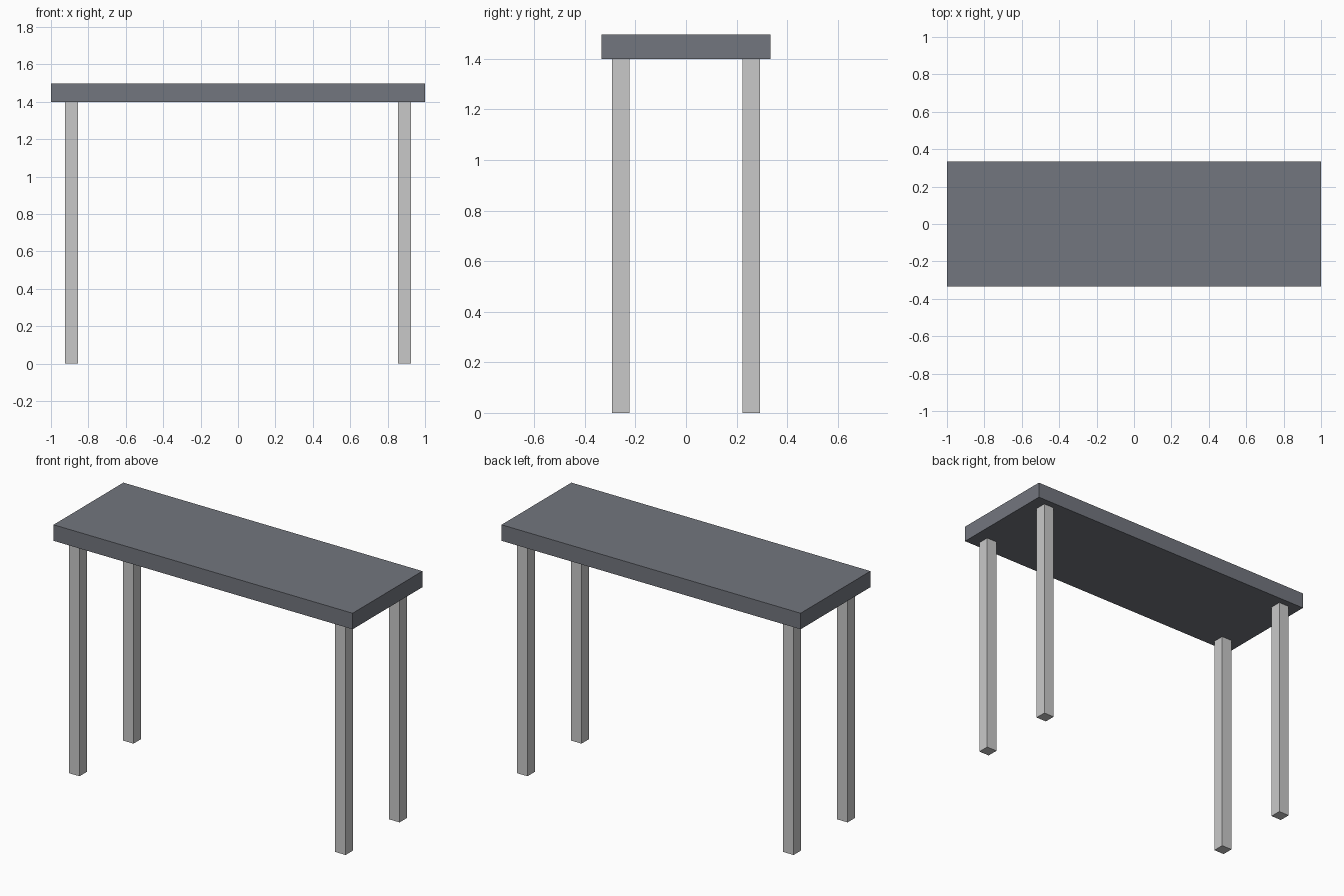
import bpy

if "Cube" in bpy.data.objects:
    bpy.data.objects.remove(bpy.data.objects["Cube"])


def material(name, rgb):
    m = bpy.data.materials.new(name)
    m.diffuse_color = (*rgb, 1.0)
    m.use_nodes = True
    m.node_tree.nodes["Principled BSDF"].inputs["Base Color"].default_value = m.diffuse_color
    return m


def box(name, centre, size, mat):
    bpy.ops.mesh.primitive_cube_add(size=1, location=centre)
    ob = bpy.context.object
    ob.name = name
    ob.scale = size
    bpy.ops.object.transform_apply(location=False, rotation=False, scale=True)
    ob.data.materials.append(mat)
    return ob


slate = material("slate grey", (0.171, 0.181, 0.209))
light = material("light grey", (0.584, 0.584, 0.584))

UNDERSIDE, TOP = 1.4, 1.497

# Slab top
box("table_top", (0, 0, (UNDERSIDE + TOP) / 2), (2, 0.667, TOP - UNDERSIDE), slate)

# Four square legs, set in from the corners
for sx, side in ((-1, "left"), (1, "right")):
    for sy, end in ((-1, "front"), (1, "back")):
        box(f"{end}_{side}_leg", (sx * 0.89, sy * 0.258, UNDERSIDE / 2),
            (0.07, 0.07, UNDERSIDE), light)
